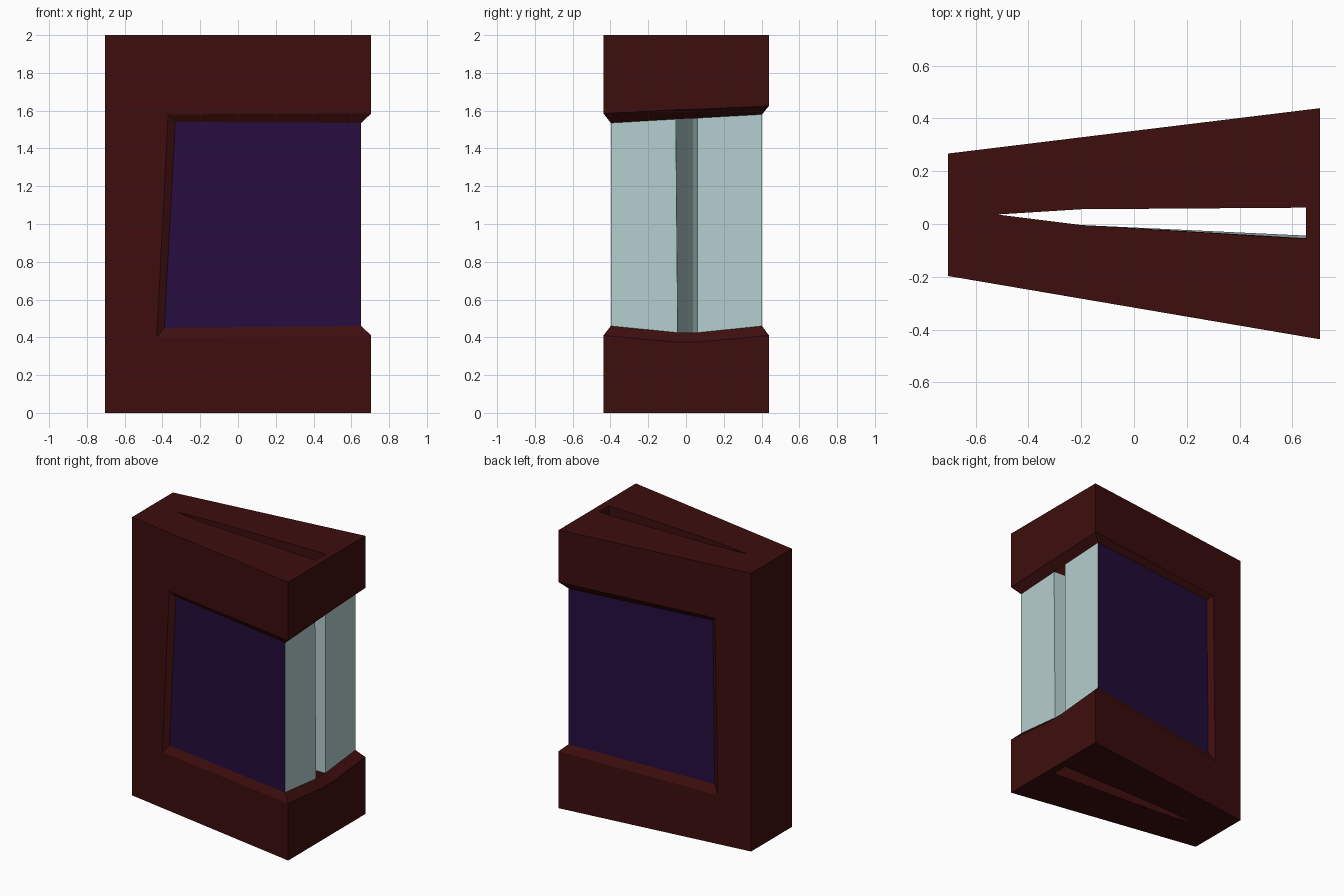
import bpy, bmesh

if "Cube" in bpy.data.objects:
    bpy.data.objects.remove(bpy.data.objects["Cube"])

# Materials
def material(name, rgb):
    m = bpy.data.materials.new(name)
    m.diffuse_color = (*rgb, 1.0)
    m.use_nodes = True
    m.node_tree.nodes["Principled BSDF"].inputs["Base Color"].default_value = m.diffuse_color
    return m

mats = [material("dark_red", (0.048, 0.0042, 0.0042)),
        material("deep_purple", (0.019, 0.0042, 0.048)),
        material("pale_glass", (0.46, 0.62, 0.62))]
RED, PURPLE, GLASS = 0, 1, 2

# Plan of the tapering body: y of the front and back walls at a given x
X0, X1, XG = -0.705, 0.705, 0.652
def wall(side, x, inset=0.0):
    t = (x - X0) / (X1 - X0)
    if side < 0:
        return -0.197 - 0.24 * t + inset
    return 0.267 + 0.172 * t - inset

bm = bmesh.new()
def V(x, y, z):
    return bm.verts.new((x, y, z))
def face(mat, *vs):
    bm.faces.new(vs).material_index = mat

def body_corners(z):
    return [V(X0, wall(-1, X0), z), V(X1, wall(-1, X1), z),
            V(X1, wall(1, X1), z), V(X0, wall(1, X0), z)]

# Each opening rim runs front left, front right, back right, back left
def rim(points, inset):
    return [V(x, wall(s, x, inset), z) for s, (x, z) in zip((-1, -1, 1, 1), points)]

top, bot = body_corners(2.0), body_corners(0.0)
to = rim([(-0.37, 1.58), (X1, 1.585), (X1, 1.625), (-0.44, 1.62)], 0)
bo = rim([(-0.43, 0.40), (X1, 0.41), (X1, 0.41), (-0.46, 0.35)], 0)
ti = rim([(-0.332, 1.54), (XG, 1.535), (XG, 1.58), (-0.405, 1.585)], 0.03)
bi = rim([(-0.39, 0.45), (XG, 0.46), (XG, 0.46), (-0.42, 0.41)], 0.03)

# Wedge slot: right front, kink front, apex, kink back, right back
def slot(z_front, z_back, y_front):
    zm = (z_front + z_back) / 2
    return [V(XG, y_front, z_front), V(-0.2, -0.004, zm), V(-0.52, 0.036, zm),
            V(-0.2, 0.056, zm), V(XG, 0.062, z_back)]

levels = [slot(2.0, 2.0, -0.056), slot(1.555, 1.561, -0.054),
          slot(0.425, 0.425, -0.044), slot(0.0, 0.0, -0.056)]

# Slot walls, glass at middle height and frame above and below
for hi, lo, mat in zip(levels, levels[1:], (RED, GLASS, RED)):
    for i in range(4):
        face(mat, hi[i], hi[i + 1], lo[i + 1], lo[i])
    if mat == RED:
        face(RED, hi[4], hi[0], lo[0], lo[4])

# Top and bottom caps around the slot
for c, s in ((top, levels[0]), (bot, levels[3])):
    face(RED, c[0], c[1], s[0], s[1], s[2])
    face(RED, c[1], c[2], s[4], s[0])
    face(RED, c[2], c[3], s[2], s[3], s[4])
    face(RED, c[3], c[0], s[2])

# C-shaped front and back walls, and left wall
for l, r in ((0, 1), (3, 2)):
    face(RED, top[l], top[r], to[r], to[l], bo[l], bo[r], bot[r], bot[l])
    face(RED, to[l], ti[l], bi[l], bo[l])
    face(RED, to[l], to[r], ti[r], ti[l])
    face(RED, bo[l], bo[r], bi[r], bi[l])
    face(PURPLE, ti[l], ti[r], bi[r], bi[l])
face(RED, top[3], top[0], bot[0], bot[3])

# Right ends of the frame with their chamfers
for c, o, n, s, zs in ((top, to, ti, levels[1], (1.605, 1.608)),
                       (bot, bo, bi, levels[2], (0.375, 0.375))):
    m = [V(X1, -0.054, zs[0]), V(X1, 0.062, zs[1])]
    face(RED, c[1], c[2], o[2], m[1], m[0], o[1])
    face(RED, o[1], m[0], s[0], n[1])
    face(RED, m[0], m[1], s[4], s[0])
    face(RED, m[1], o[2], n[2], s[4])

# Glass end faces either side of the slot
face(GLASS, ti[1], levels[1][0], levels[2][0], bi[1])
face(GLASS, levels[1][4], ti[2], bi[2], levels[2][4])

bmesh.ops.recalc_face_normals(bm, faces=bm.faces[:])

# Split the closed body into one object per part
for idx, name in enumerate(("frame", "side_panels", "glass_end")):
    part = bm.copy()
    bmesh.ops.delete(part, geom=[f for f in part.faces if f.material_index != idx],
                     context='FACES')
    for f in part.faces:
        f.material_index = 0
    me = bpy.data.meshes.new(name)
    part.to_mesh(me)
    part.free()
    me.materials.append(mats[idx])
    bpy.context.collection.objects.link(bpy.data.objects.new(name, me))
bm.free()
